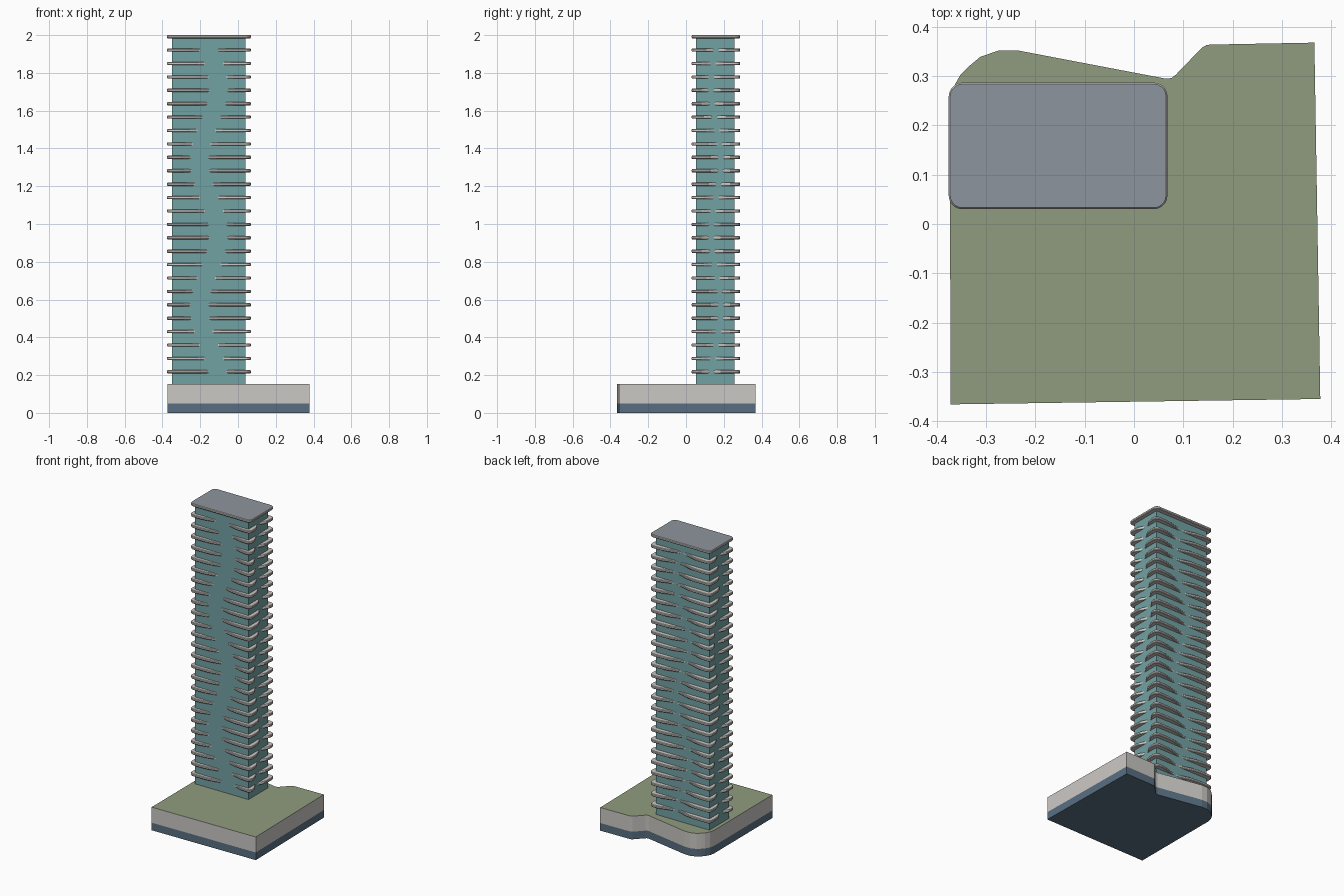
import bpy, bmesh, math
from mathutils import Vector

if "Cube" in bpy.data.objects:
    bpy.data.objects.remove(bpy.data.objects["Cube"])


def material(name, rgb):
    m = bpy.data.materials.new(name)
    m.diffuse_color = (*rgb, 1)
    m.use_nodes = True
    m.node_tree.nodes["Principled BSDF"].inputs["Base Color"].default_value = m.diffuse_color
    return m


GLASS = material("teal glass", (0.17, 0.36, 0.37))
STONE = material("pale stone", (0.60, 0.58, 0.55))
GREEN = material("roof garden", (0.28, 0.33, 0.21))
BLUE = material("lobby glass", (0.10, 0.16, 0.22))
ROOF = material("roof grey", (0.27, 0.30, 0.34))


def loft(name, rings, side, top=None):
    """Skin a stack of equal-length point rings and cap both ends."""
    bm = bmesh.new()
    loops = [[bm.verts.new(p) for p in r] for r in rings]
    n = len(loops[0])
    for a, b in zip(loops, loops[1:]):
        for i in range(n):
            j = (i + 1) % n
            bm.faces.new((a[i], a[j], b[j], b[i]))
    bm.faces.new(loops[0][::-1])
    cap = bm.faces.new(loops[-1])
    cap.material_index = 1 if top else 0
    me = bpy.data.meshes.new(name)
    bm.to_mesh(me)
    bm.free()
    me.materials.append(side)
    if top:
        me.materials.append(top)
    ob = bpy.data.objects.new(name, me)
    bpy.context.collection.objects.link(ob)
    return ob


def prism(name, outline, z0, z1, side, top=None):
    return loft(name, [[(x, y, z) for x, y in outline] for z in (z0, z1)], side, top)


# Podium: skewed plot with a curved notch at the back
plot = [(-0.372, -0.366), (0.378, -0.355), (0.366, 0.368), (0.155, 0.364),
        (0.147, 0.363), (0.138, 0.358), (0.085, 0.303), (0.076, 0.296),
        (0.064, 0.295), (-0.235, 0.352), (-0.275, 0.352), (-0.312, 0.339),
        (-0.335, 0.320), (-0.352, 0.303), (-0.368, 0.275), (-0.374, 0.245)]
prism("podium_lobby", plot, 0, 0.05, BLUE)
prism("podium_upper", plot, 0.05, 0.152, STONE, GREEN)

# Tower shaft
prism("tower_core", [(-0.35, 0.052), (0.04, 0.052), (0.04, 0.257), (-0.35, 0.257)],
      0.152, 1.99, GLASS)

X0, X1, Y0, Y1, R = -0.376, 0.068, 0.030, 0.287, 0.028


def slab_ring(inset, z, shift, pinch):
    """Rounded rectangle whose sides dip inward around a drifting point."""
    corners = [(X1 - R, Y0 + R, -90), (X1 - R, Y1 - R, 0),
               (X0 + R, Y1 - R, 90), (X0 + R, Y0 + R, 180)]
    pts = []
    for k, (cx, cy, a0) in enumerate(corners):
        for s in range(6):
            a = math.radians(a0 + 90 * s / 5)
            r = R - inset
            pts.append(Vector((cx + r * math.cos(a), cy + r * math.sin(a), z)))
        # wavy straight side to the next corner
        nx, ny, _ = corners[(k + 1) % 4]
        a = math.radians(a0 + 90)
        out = Vector((math.cos(a), math.sin(a), 0))
        sign = 1 if k in (2, 3) else -1
        for s in range(1, 16):
            t = s / 16
            base = Vector((cx + (nx - cx) * t, cy + (ny - cy) * t, z))
            d = (t - 0.5 - sign * shift) / 0.21
            dip = pinch * math.exp(-d * d) * min(1, 6 * t, 6 * (1 - t))
            pts.append(base + out * (R - inset - dip))
    return pts


# Balcony slabs, the topmost one plain
FLOORS, T = 26, 0.017
for i in range(FLOORS):
    z = 0.209 + i * (2.0 - T - 0.209) / (FLOORS - 1)
    last = i == FLOORS - 1
    shift = 0.13 * math.sin(2 * math.pi * (i - 7.5) / 11)
    pinch = 0 if last else 0.031
    rings = [slab_ring(inset, z + dz, shift, pinch)
             for inset, dz in ((0.003, 0), (0, 0.004), (0, T - 0.004), (0.003, T))]
    loft("roof_slab" if last else f"balcony_slab_{i + 1:02d}", rings, STONE,
         ROOF if last else None)
